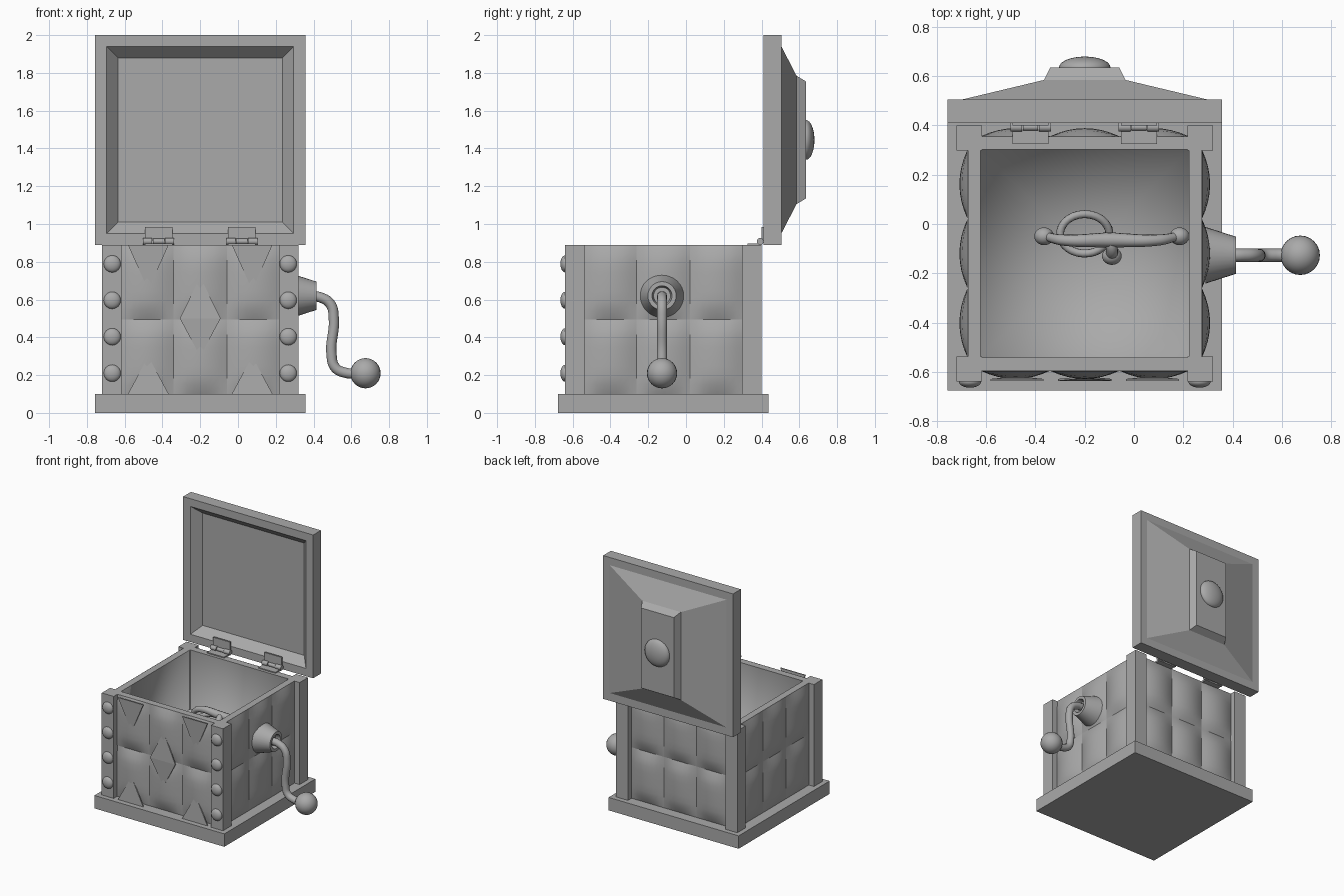
import bpy, bmesh, math
from mathutils import Matrix, Vector

if "Cube" in bpy.data.objects:
    bpy.data.objects.remove(bpy.data.objects["Cube"], do_unlink=True)

CX, CY = -0.2, -0.12          # centre of the box
INNER, WALL, POST = 0.4225, 0.475, 0.52
RIM = 0.89

grey = bpy.data.materials.new("plain grey")
grey.use_nodes = True
grey.diffuse_color = (0.4, 0.4, 0.4, 1)
grey.node_tree.nodes["Principled BSDF"].inputs["Base Color"].default_value = (0.4, 0.4, 0.4, 1)


def finish(name, bm, smooth=False, matrix=None):
    if matrix:
        bm.transform(matrix)
    bmesh.ops.recalc_face_normals(bm, faces=bm.faces)
    if smooth:
        for f in bm.faces:
            f.smooth = True
    mesh = bpy.data.meshes.new(name)
    bm.to_mesh(mesh)
    bm.free()
    mesh.materials.append(grey)
    ob = bpy.data.objects.new(name, mesh)
    bpy.context.collection.objects.link(ob)
    return ob


def loft(rings):
    """Closed solid through rectangles given as (half x, half y, height)."""
    bm = bmesh.new()
    loops = [[bm.verts.new((sx * hx, sy * hy, z)) for sx, sy in ((-1, -1), (1, -1), (1, 1), (-1, 1))]
             for hx, hy, z in rings]
    for a, b in zip(loops, loops[1:]):
        for i in range(4):
            j = (i + 1) % 4
            bm.faces.new((a[i], a[j], b[j], b[i]))
    bm.faces.new(loops[0])
    bm.faces.new(loops[-1])
    return bm


def box(name, lo, hi):
    bm = bmesh.new()
    lo, hi = Vector(lo), Vector(hi)
    bmesh.ops.create_cube(bm, size=1, matrix=Matrix.Translation((lo + hi) / 2) @ Matrix.Diagonal((*(hi - lo), 1)))
    return finish(name, bm)


def ball(name, centre, radii):
    bm = bmesh.new()
    bmesh.ops.create_uvsphere(bm, u_segments=24, v_segments=16, radius=1)
    return finish(name, bm, True, Matrix.Translation(centre) @ Matrix.Diagonal((*radii, 1)))


def revolve(name, profile, matrix):
    """Spin (radius, height) points around z, then place."""
    bm = bmesh.new()
    verts = [bm.verts.new((r, 0, h)) for r, h in profile]
    edges = [bm.edges.new(p) for p in zip(verts, verts[1:])]
    bmesh.ops.spin(bm, geom=verts + edges, axis=(0, 0, 1), cent=(0, 0, 0), angle=math.tau, steps=32)
    bmesh.ops.remove_doubles(bm, verts=bm.verts, dist=0.0001)
    ob = finish(name, bm, True, matrix)
    ob.data.set_sharp_from_angle(angle=math.radians(35))
    return ob


def tube(name, points, radius, taper=None, spline="BEZIER"):
    cu = bpy.data.curves.new(name, "CURVE")
    cu.dimensions = "3D"
    cu.bevel_depth, cu.bevel_resolution, cu.use_fill_caps = radius, 4, True
    sp = cu.splines.new(spline)
    pts = sp.bezier_points if spline == "BEZIER" else sp.points
    pts.add(len(points) - 1)
    for i, p in enumerate(points):
        if spline == "BEZIER":
            pts[i].co = p
            pts[i].handle_left_type = pts[i].handle_right_type = "AUTO"
        else:
            pts[i].co = (*p, 1)
        pts[i].radius = taper[i] if taper else 1
    cu.materials.append(grey)
    ob = bpy.data.objects.new(name, cu)
    bpy.context.collection.objects.link(ob)
    return ob


centre = Matrix.Translation((CX, CY, 0))

# Base and hollow body; the inside is softly shaded
finish("base", loft([(0.557, 0.557, 0), (0.557, 0.557, 0.1)]), matrix=centre)
shell = loft([(WALL, WALL, 0.1), (WALL, WALL, RIM), (INNER, INNER, RIM), (INNER, INNER, 0.12)])
floor = [f for f in shell.faces if all(abs(v.co.z - 0.12) < 0.001 for v in f.verts)]
bmesh.ops.poke(shell, faces=floor)
for f in shell.faces:
    f.smooth = all(abs(v.co.x) < INNER + 0.01 for v in f.verts)
finish("body", shell, matrix=centre)

# Corner posts, with studs down the two front ones
for sx, side in ((-1, "right"), (1, "left")):
    for sy, end in ((-1, "front"), (1, "back")):
        xs = sorted((CX + sx * (INNER - 0.005), CX + sx * POST))
        ys = sorted((CY + sy * (INNER - 0.005), CY + sy * POST))
        box(f"{end}_{side}_post", (xs[0], ys[0], 0.1), (xs[1], ys[1], RIM))
    for k in range(4):
        ball(f"{side}_stud", (CX + sx * 0.466, CY - POST, 0.21 + k * 0.193), (0.045, 0.025, 0.045))


# Padded panels, three by two on each side
def padded_wall(name, angle):
    bm = bmesh.new()
    w, h, n = INNER / 3, (RIM - 0.1) / 4, 8
    for col in (-1, 0, 1):
        for row in (0, 1):
            grid = {}
            for i in range(n + 1):
                for j in range(n + 1):
                    u, v = 2 * i / n - 1, 2 * j / n - 1
                    puff = 0.033 * (1 - u ** 2) * (1 - v ** 4)
                    grid[i, j] = bm.verts.new((2 * w * col + w * u, -WALL - 0.001 - puff,
                                               0.1 + h * (1 + 2 * row + v)))
            for i in range(n):
                for j in range(n):
                    bm.faces.new((grid[i, j], grid[i + 1, j], grid[i + 1, j + 1], grid[i, j + 1]))
    for f in bm.faces:
        f.smooth = True
    bm.transform(centre @ Matrix.Rotation(angle, 4, "Z"))
    mesh = bpy.data.meshes.new(name)
    bm.to_mesh(mesh)
    bm.free()
    mesh.materials.append(grey)
    bpy.context.collection.objects.link(bpy.data.objects.new(name, mesh))


for k, side in enumerate(("front", "left", "back", "right")):
    padded_wall(f"{side}_padding", k * math.pi / 2)


# Pointed plates on the front
def triangle_plate(name, x, z, tip):
    bm = bmesh.new()
    outline = [(x - 0.108, CY - 0.517, z), (x + 0.108, CY - 0.517, z), (x, CY - 0.506, z + tip)]
    rows = [[bm.verts.new((a, b + d, c)) for a, b, c in outline] for d in (0, 0.008)]
    bm.faces.new(rows[0])
    bm.faces.new(rows[1])
    for i in range(3):
        j = (i + 1) % 3
        bm.faces.new((rows[0][i], rows[0][j], rows[1][j], rows[1][i]))
    finish(name, bm)


for sx in (-1, 1):
    triangle_plate("upper_triangle", CX + sx * 0.275, RIM, -0.24)
    triangle_plate("lower_triangle", CX + sx * 0.275, 0.1, 0.2)
triangle_plate("diamond_top", CX, 0.5, 0.22)
triangle_plate("diamond_bottom", CX, 0.5, -0.2)

# Open lid, standing upright on the back edge
LID_Z = 1.445
upright = Matrix.Translation((CX, 0, LID_Z)) @ Matrix.Rotation(-math.pi / 2, 4, "X")
finish("lid", loft([(0.435, 0.435, 0.475), (0.495, 0.495, 0.41), (0.557, 0.555, 0.41), (0.557, 0.555, 0.505),
                    (0.5, 0.495, 0.505), (0.165, 0.34, 0.585), (0.14, 0.31, 0.635)]), matrix=upright)
ball("lid_knob", (CX, 0.635, LID_Z), (0.105, 0.045, 0.105))
bm = bmesh.new()
bmesh.ops.create_circle(bm, cap_ends=True, segments=4, radius=1)
finish("lid_diamond", bm, matrix=Matrix.Translation((0, 0.637, 0)) @ upright @ Matrix.Diagonal((0.09, 0.24, 1, 1)))

# Hinges
for sx in (-1, 1):
    x = CX + sx * 0.22
    box("hinge_rim_leaf", (x - 0.073, 0.325, RIM - 0.005), (x + 0.073, 0.4, RIM + 0.008))
    box("hinge_lid_leaf", (x - 0.073, 0.4, 0.91), (x + 0.073, 0.412, 0.985))
    for dx, half in ((-0.058, 0.024), (0, 0.03), (0.058, 0.024)):
        r = 0.018 if dx else 0.014
        revolve("hinge_knuckle", [(0, -half), (r, -half), (r, half), (0, half)],
                Matrix.Translation((x + dx, 0.393, 0.908)) @ Matrix.Rotation(math.pi / 2, 4, "Y"))

# Crank on the side
revolve("crank_socket", [(0, 0), (0.115, 0), (0.075, 0.125), (0.053, 0.125), (0.045, 0.09), (0, 0.09)],
        Matrix.Translation((0.29, -0.127, 0.62)) @ Matrix.Rotation(math.pi / 2, 4, "Y"))
tube("crank_arm", [(x, -0.127, z) for x, z in ((0.37, 0.618), (0.44, 0.61), (0.49, 0.575), (0.507, 0.5),
                                              (0.495, 0.31), (0.515, 0.24), (0.57, 0.212), (0.65, 0.21))], 0.027)
ball("crank_handle", (0.675, -0.127, 0.21), (0.08, 0.08, 0.08))

# Coil spring and drooping cap inside
coil = []
for k in range(161):
    a = k / 160 * 6 * math.tau
    coil.append((CX + 0.1 * math.cos(a), -0.04 + 0.08 * math.sin(a), 0.13 + 0.5 * k / 160 + 0.02 * math.sin(a)))
tube("spring", coil, 0.016, spline="POLY")
tube("cap_horns", [(-0.36, -0.05, 0.6), (-0.29, -0.065, 0.66), (-0.1, -0.065, 0.66), (0.1, -0.065, 0.65),
                   (0.18, -0.05, 0.6)], 0.028, [0.6, 0.8, 1.1, 0.8, 0.6])
tube("cap_front_horn", [(-0.1, -0.06, 0.66), (-0.09, -0.1, 0.65), (-0.09, -0.13, 0.61)], 0.024)
for p in ((-0.365, -0.05, 0.59), (0.185, -0.05, 0.59), (-0.09, -0.13, 0.6)):
    ball("cap_bead", p, (0.04, 0.036, 0.04))
